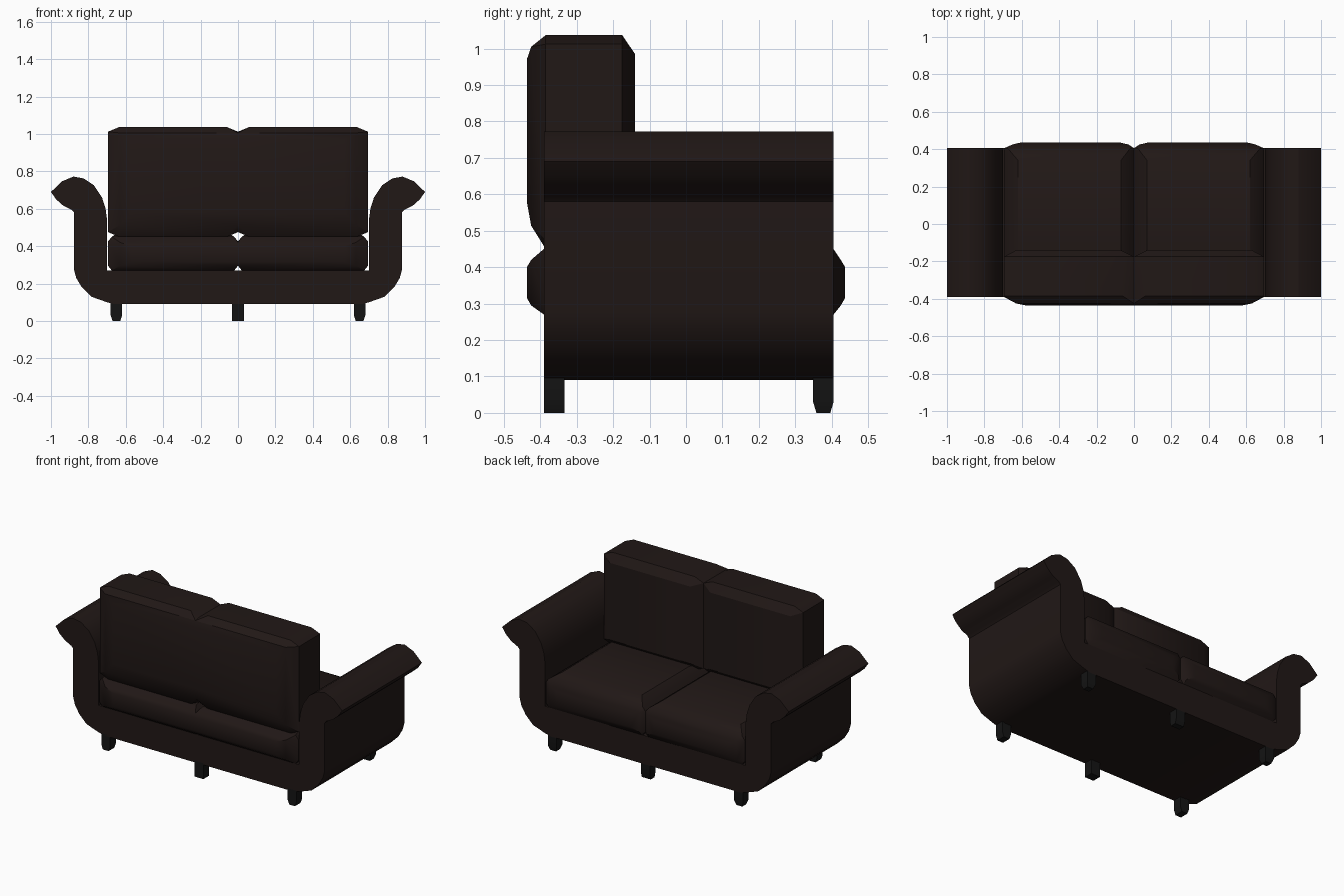
import bpy, bmesh, math

if "Cube" in bpy.data.objects:
    bpy.data.objects.remove(bpy.data.objects["Cube"])


def material(name, rgb):
    m = bpy.data.materials.new(name)
    m.diffuse_color = (*rgb, 1)
    m.use_nodes = True
    m.node_tree.nodes["Principled BSDF"].inputs["Base Color"].default_value = m.diffuse_color
    return m


LEATHER = material("dark_leather", (0.015, 0.009, 0.008))
BLACK = material("black_wood", (0.007, 0.007, 0.007))


def finish(name, bm, mat):
    bmesh.ops.recalc_face_normals(bm, faces=bm.faces[:])
    me = bpy.data.meshes.new(name)
    bm.to_mesh(me)
    bm.free()
    me.materials.append(mat)
    ob = bpy.data.objects.new(name, me)
    bpy.context.collection.objects.link(ob)
    bpy.ops.object.select_all(action='DESELECT')
    ob.select_set(True)
    bpy.context.view_layer.objects.active = ob
    bpy.ops.object.shade_smooth_by_angle(angle=math.radians(32))
    return ob


def hull(name, points, mat):
    bm = bmesh.new()
    for p in points:
        bm.verts.new(p)
    res = bmesh.ops.convex_hull(bm, input=bm.verts[:])
    inner = {g for g in res["geom_interior"] if isinstance(g, bmesh.types.BMVert)}
    bmesh.ops.delete(bm, geom=list(inner), context='VERTS')
    bmesh.ops.dissolve_limit(bm, angle_limit=math.radians(1),
                             verts=bm.verts[:], edges=bm.edges[:])
    return finish(name, bm, mat)


def ring(y, x0, x1, z0, z1, cx=0.0, cz=0.0):
    """Rectangle in the xz plane with chamfered corners."""
    pts = []
    for x, sx in ((x0, 1), (x1, -1)):
        for z, sz in ((z0, 1), (z1, -1)):
            pts += [(x + sx * cx, y, z), (x, y, z + sz * cz)]
    return pts


# Frame: base and two scrolled arms as one extruded profile
half = [(0.70, 0.27), (0.70, 0.54), (0.708, 0.60), (0.727, 0.66), (0.77, 0.725),
        (0.825, 0.762), (0.88, 0.772), (0.94, 0.747), (1.0, 0.69), (0.972, 0.65),
        (0.935, 0.617), (0.89, 0.595), (0.877, 0.58), (0.877, 0.275),
        (0.865, 0.23), (0.835, 0.18), (0.785, 0.13), (0.70, 0.10), (0.66, 0.09)]
outline = half + [(-x, z) for x, z in reversed(half)]
bm = bmesh.new()
face = bm.faces.new([bm.verts.new((x, -0.39, z)) for x, z in outline])
ext = bmesh.ops.extrude_face_region(bm, geom=[face])
bmesh.ops.translate(bm, vec=(0, 0.795, 0),
                    verts=[v for v in ext["geom"] if isinstance(v, bmesh.types.BMVert)])
finish("frame_with_arms", bm, LEATHER)

# Cushion halves: seamed at the front, continuous across the rear
seat = (ring(-0.437, 0, 0.57, 0.316, 0.40)
        + ring(-0.425, 0, 0.63, 0.295, 0.42)
        + ring(-0.39, 0, 0.695, 0.27, 0.45, 0.02, 0.025)
        + ring(0.405, 0, 0.695, 0.27, 0.45, 0.02, 0.025)
        + ring(0.425, 0.03, 0.65, 0.295, 0.42)
        + ring(0.437, 0.08, 0.60, 0.316, 0.40)
        + [(x, y, 0.485) for x in (0.07, 0.62) for y in (-0.13, 0.34)])
back = (ring(-0.437, 0, 0.57, 0.58, 0.97)
        + ring(-0.425, 0, 0.63, 0.514, 1.005)
        + ring(-0.385, 0, 0.695, 0.45, 1.037, 0.06, 0.025)
        + ring(-0.175, 0, 0.695, 0.45, 1.037, 0.06, 0.025)
        + ring(-0.14, 0.07, 0.63, 0.50, 0.985))
for side, s in (("left", -1), ("right", 1)):
    for name, pts in (("seat_cushion", seat), ("back_cushion", back)):
        hull(f"{name}_{side}", [(s * x, y, z) for x, y, z in pts], LEATHER)


# Legs: short blocks with tapered feet
def leg(name, x, y, tx, ty):
    pts = []
    for z, k in ((0.10, 0), (0.03, 0), (0, 1)):
        for sx in (-1, 1):
            for sy in (-1, 1):
                pts.append((x + sx * (0.031 - k * tx), y + sy * (0.028 - k * ty), z))
    hull(name, pts, BLACK)


for place, x, tx in (("left", -0.65, 0.011), ("middle", 0, 0), ("right", 0.65, 0.011)):
    leg(f"rear_leg_{place}", x, -0.362, tx, 0)
    leg(f"front_leg_{place}", x, 0.377, tx, 0.009)
